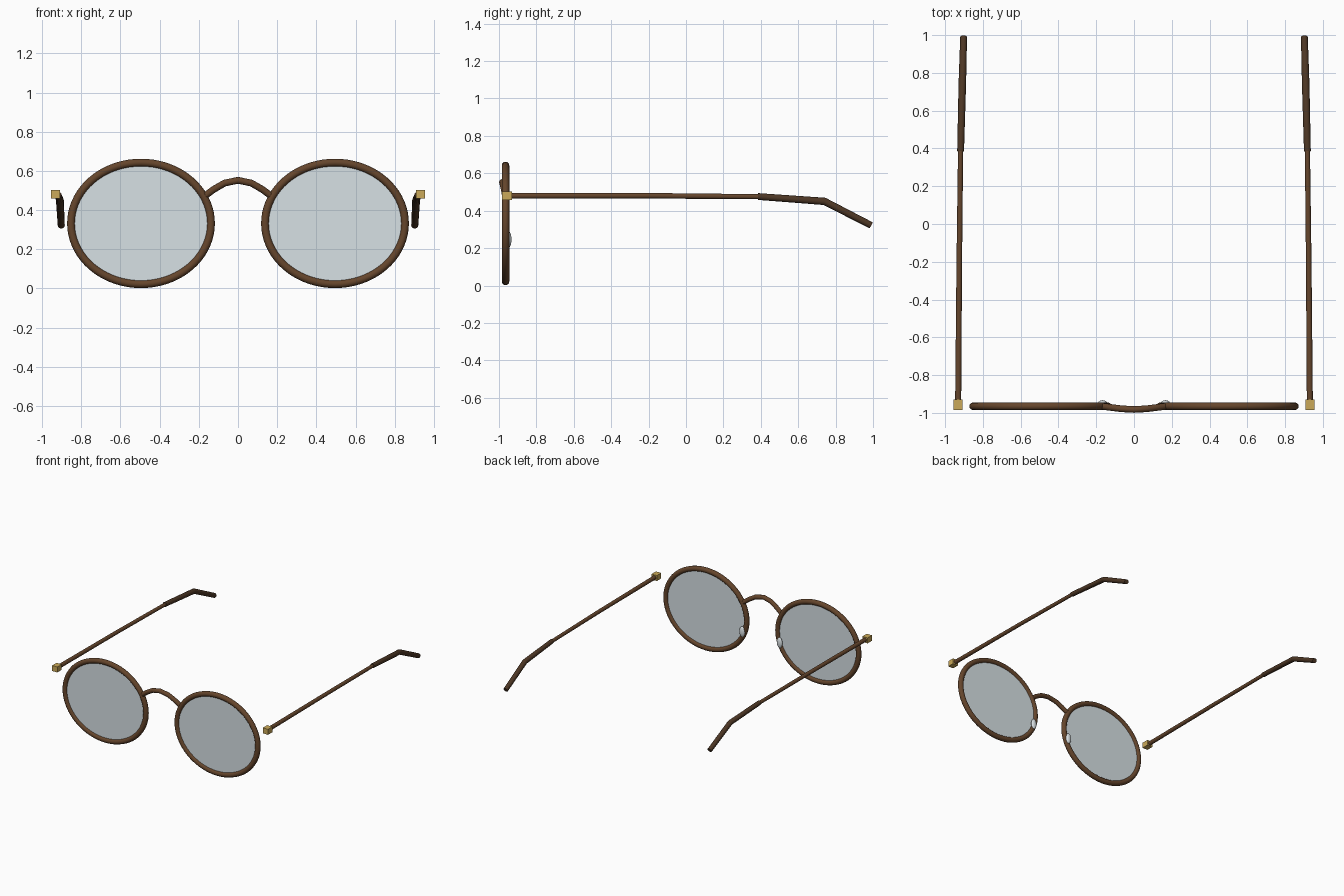
import bpy
from math import sin, cos, tau, radians

if "Cube" in bpy.data.objects:
    bpy.data.objects.remove(bpy.data.objects["Cube"])


def material(name, color):
    m = bpy.data.materials.new(name)
    m.diffuse_color = color
    m.use_nodes = True
    m.node_tree.nodes["Principled BSDF"].inputs["Base Color"].default_value = m.diffuse_color
    return m


BROWN = material("brown_frame", (0.13, 0.06, 0.025, 1))
DARK = material("dark_tip", (0.075, 0.038, 0.018, 1))
GOLD = material("brass", (0.6, 0.4, 0.1, 1))
GLASS = material("glass", (0.68, 0.75, 0.78, 0.4))
PAD = material("clear_pad", (0.7, 0.75, 0.77, 1))


def finish(obj, name, mat, smooth=True):
    obj.name = name
    obj.data.materials.append(mat)
    if smooth:
        bpy.ops.object.shade_smooth_by_angle(angle=radians(40))
    return obj


def tube(name, points, radius, mat, cyclic=False, radii=None):
    """Round tube swept along a polyline, converted to a mesh."""
    curve = bpy.data.curves.new(name, 'CURVE')
    curve.dimensions = '3D'
    curve.bevel_depth = radius
    curve.bevel_resolution = 4
    curve.use_fill_caps = True
    spline = curve.splines.new('POLY')
    spline.points.add(len(points) - 1)
    for i, p in enumerate(points):
        spline.points[i].co = (*p, 1)
        spline.points[i].radius = radii[i] if radii else 1
    spline.use_cyclic_u = cyclic
    obj = bpy.data.objects.new(name, curve)
    bpy.context.collection.objects.link(obj)
    bpy.ops.object.select_all(action='DESELECT')
    obj.select_set(True)
    bpy.context.view_layer.objects.active = obj
    bpy.ops.object.convert(target='MESH')
    return finish(bpy.context.object, name, mat)


CX, CY, CZ = 0.495, -0.965, 0.332   # lens centre
RX, RZ = 0.357, 0.310               # rim centreline radii

for s, side in ((-1, "left"), (1, "right")):
    # Oval rim
    ring = [(s * CX + RX * cos(tau * i / 72), CY, CZ + RZ * sin(tau * i / 72))
            for i in range(72)]
    tube(f"rim_{side}", ring, 0.02, BROWN, cyclic=True)

    # Thin lens disc
    bpy.ops.mesh.primitive_cylinder_add(vertices=72, radius=1, depth=0.01,
                                        location=(s * CX, CY, CZ),
                                        rotation=(radians(90), 0, 0))
    lens = bpy.context.object
    lens.scale = (RX - 0.005, RZ - 0.005, 1)
    finish(lens, f"lens_{side}", GLASS)

    # Nose pad
    bpy.ops.mesh.primitive_uv_sphere_add(segments=24, ring_count=12, radius=1,
                                         location=(s * 0.166, -0.947, 0.246))
    pad = bpy.context.object
    pad.scale = (0.023, 0.014, 0.042)
    finish(pad, f"nose_pad_{side}", PAD)

    # Hinge block
    bpy.ops.mesh.primitive_cube_add(size=1, location=(s * 0.932, -0.957, 0.48))
    hinge = bpy.context.object
    hinge.scale = (0.046, 0.055, 0.044)
    finish(hinge, f"hinge_{side}", GOLD, smooth=False)

    # Temple arm and its thicker bent ear tip
    tube(f"temple_{side}",
         [(s * 0.931, -0.955, 0.48), (s * 0.925, -0.2, 0.48), (s * 0.918, 0.4, 0.475)],
         0.016, BROWN, radii=[1, 0.92, 0.85])
    tube(f"ear_tip_{side}",
         [(s * 0.918, 0.385, 0.476), (s * 0.909, 0.74, 0.45), (s * 0.902, 0.99, 0.322)],
         0.019, DARK, radii=[0.95, 1.05, 0.95])

# Arched bridge bowing slightly forward
half = [(0.172, -0.965, 0.47), (0.125, -0.971, 0.505), (0.068, -0.978, 0.538)]
tube("bridge",
     [(-x, y, z) for x, y, z in half] + [(0, -0.982, 0.552)] + half[::-1],
     0.0175, BROWN)
